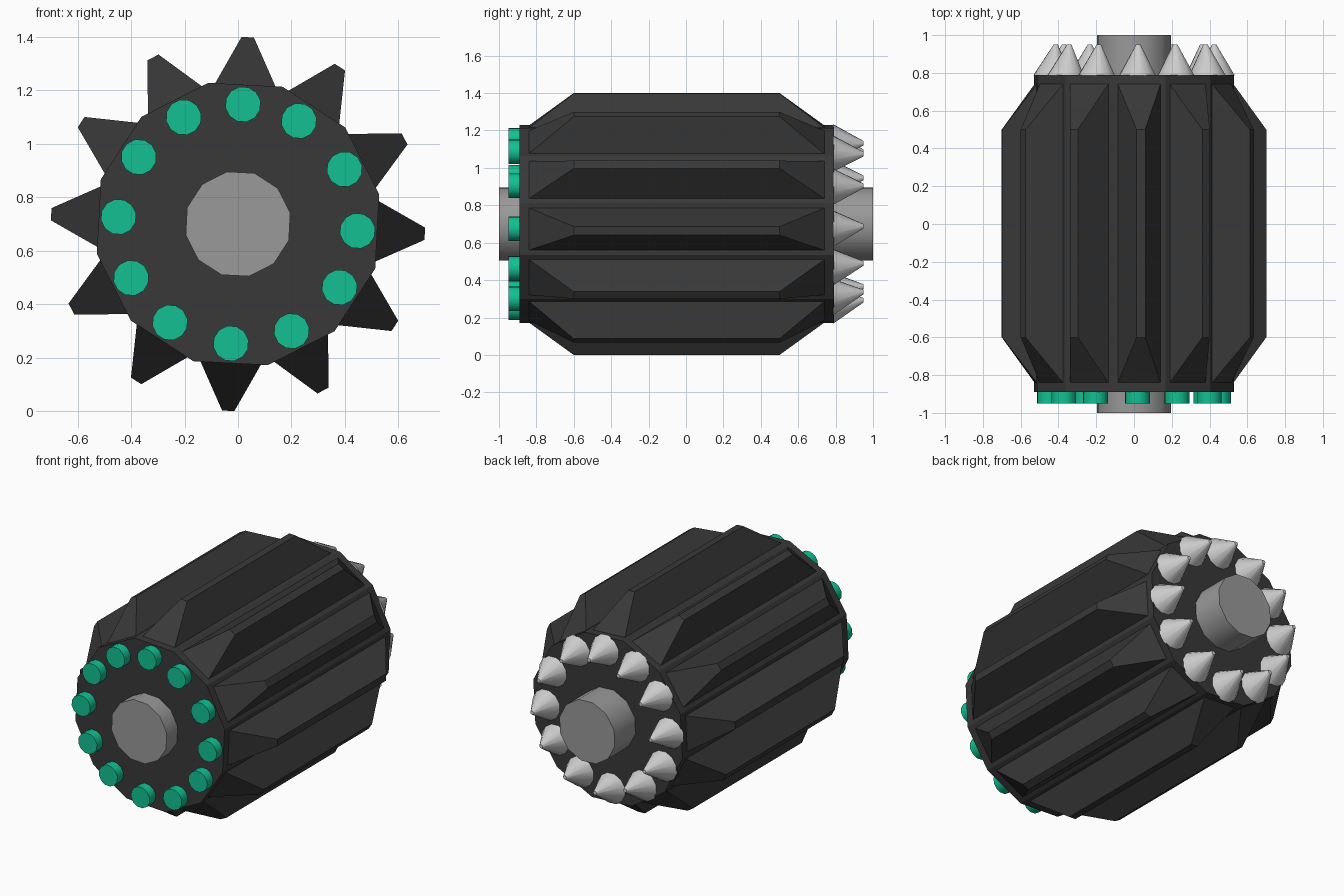
import bpy, bmesh
from math import cos, sin, pi, radians
from mathutils import Vector

if "Cube" in bpy.data.objects:
    bpy.data.objects.remove(bpy.data.objects["Cube"])

CZ = 0.7  # height of the central axis


def material(name, rgb):
    m = bpy.data.materials.new(name)
    m.diffuse_color = (*rgb, 1)
    m.use_nodes = True
    m.node_tree.nodes["Principled BSDF"].inputs["Base Color"].default_value = m.diffuse_color
    return m


dark = material("dark_metal", (0.04, 0.04, 0.04))
grey = material("mid_grey", (0.32, 0.32, 0.32))
light = material("light_grey", (0.6, 0.6, 0.6))
teal = material("teal", (0.006, 0.53, 0.29))


def polar(r, deg, y, cx=0, cz=CZ):
    a = radians(deg)
    return Vector((cx + r * cos(a), y, cz + r * sin(a)))


def prism(bm, rings, sides=12, start=12):
    """Loft capped rings along y; each ring is (radius, y, centre x, centre z)."""
    loops = [[bm.verts.new(polar(r, start + 360 * i / sides, y, cx, cz))
              for i in range(sides)] for r, y, cx, cz in rings]
    walls = []
    for a, b in zip(loops, loops[1:]):
        for i in range(sides):
            j = (i + 1) % sides
            walls.append(bm.faces.new((a[i], a[j], b[j], b[i])))
    bm.faces.new(loops[0])
    bm.faces.new(loops[-1])
    return walls


def finish(bm, name, mat, smooth=False):
    bmesh.ops.recalc_face_normals(bm, faces=bm.faces[:])
    me = bpy.data.meshes.new(name)
    bm.to_mesh(me)
    bm.free()
    me.materials.append(mat)
    ob = bpy.data.objects.new(name, me)
    bpy.context.collection.objects.link(ob)
    if smooth:
        bpy.ops.object.select_all(action='DESELECT')
        ob.select_set(True)
        bpy.context.view_layer.objects.active = ob
        bpy.ops.object.shade_smooth_by_angle(angle=radians(40))
    return ob


# Twelve-sided drum: each wall gets an inset panel raised into a tapered fin
bm = bmesh.new()
walls = prism(bm, [(0.54, -0.89, 0, CZ), (0.54, 0.79, 0, CZ)])
for k, wall in enumerate(walls):
    mid = 27 + 30 * k
    out = polar(1, mid, 0, 0, 0)
    side = polar(1, mid + 90, 0, 0, 0)

    def quad(r, half, y0, y1):
        pts = [(-half, y0), (half, y0), (half, y1), (-half, y1)]
        return [bm.verts.new(Vector((0, 0, CZ)) + out * r + side * s + Vector((0, y, 0)))
                for s, y in pts]

    corners = list(wall.verts)
    bm.faces.remove(wall)
    base = quad(0.54 * cos(pi / 12), 0.113, -0.84, 0.74)
    tip = quad(0.70, 0.023, -0.60, 0.50)
    for lo, hi in ((corners, base), (base, tip)):
        for i in range(4):
            j = (i + 1) % 4
            bm.faces.new((lo[i], lo[j], hi[j], hi[i]))
    bm.faces.new(tip)
finish(bm, "finned_drum", dark)

# Central shaft through both ends
bm = bmesh.new()
prism(bm, [(0.2, -1, 0, CZ), (0.2, 1, 0, CZ)])
finish(bm, "shaft", grey, True)

# Slightly uneven ring positions shared by pegs and spikes
angles = [87.6, 59.4, 27.2, -3.3, -32, -63.4, -93.4, -124.6, -153.2, 176.6, 146, 117]

# Round pegs on the front
for n, a in enumerate(angles):
    p = polar(0.448, a, 0)
    bm = bmesh.new()
    prism(bm, [(0.067, -0.95, p.x, p.z), (0.067, -0.88, p.x, p.z)])
    finish(bm, f"front_peg_{n + 1}", teal, True)

# Blunt spikes on the back, tips leaning slightly inward
for n, a in enumerate(angles):
    p = polar(0.437, a, 0)
    t = polar(0.42, a, 0)
    bm = bmesh.new()
    prism(bm, [(0.1, 0.785, p.x, p.z), (0.012, 0.95, t.x + 0.005, t.z + 0.012)])
    finish(bm, f"back_spike_{n + 1}", light, True)
